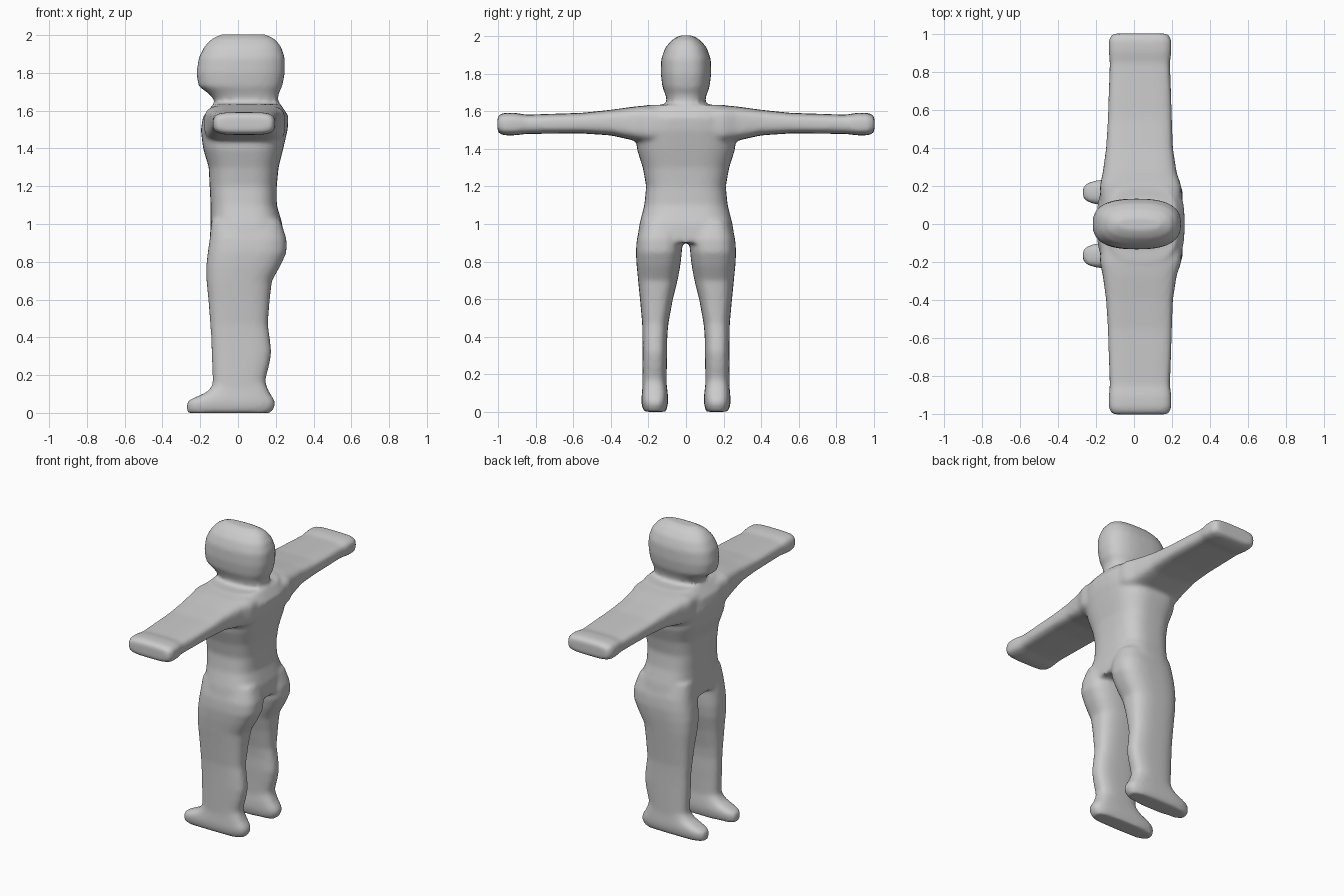
import bpy, bmesh, math
from mathutils import Vector

SIDES = 40
bm = bmesh.new()


def loft(sections, axis, power, side=1):
    """Closed skin through superellipse sections (pos, x0, x1, c0, c1) stacked along z or y."""
    rings = []
    for pos, x0, x1, c0, c1 in sections:
        ring = []
        for i in range(SIDES):
            a = 2 * math.pi * i / SIDES
            u, v = math.cos(a), math.sin(a)
            u = math.copysign(abs(u) ** (2 / power), u)
            v = math.copysign(abs(v) ** (2 / power), v)
            x = (x0 + x1) / 2 + u * (x1 - x0) / 2
            c = (c0 + c1) / 2 + v * (c1 - c0) / 2
            co = (x, side * c, pos) if axis == "z" else (x, side * pos, c)
            ring.append(bm.verts.new(Vector(co)))
        rings.append(ring)
    faces = [bm.faces.new(rings[0]), bm.faces.new(rings[-1])]
    for r, s in zip(rings, rings[1:]):
        for i in range(SIDES):
            j = (i + 1) % SIDES
            faces.append(bm.faces.new((r[i], r[j], s[j], s[i])))
    bmesh.ops.recalc_face_normals(bm, faces=faces)


def centred(rows):
    return [(z, x0, x1, -h, h) for z, x0, x1, h in rows]


# Torso
loft(centred([
    (0.90, -0.15, 0.24, 0.262), (1.00, -0.145, 0.235, 0.248), (1.10, -0.145, 0.205, 0.222),
    (1.20, -0.15, 0.205, 0.212), (1.30, -0.155, 0.215, 0.23), (1.40, -0.185, 0.24, 0.262),
    (1.50, -0.197, 0.263, 0.265), (1.57, -0.185, 0.268, 0.25), (1.635, -0.13, 0.225, 0.20)]), "z", 3)

# Neck and head
loft(centred([
    (1.55, -0.12, 0.22, 0.11), (1.65, -0.12, 0.21, 0.10), (1.69, -0.155, 0.215, 0.11),
    (1.73, -0.21, 0.235, 0.126), (1.80, -0.22, 0.248, 0.134), (1.88, -0.208, 0.248, 0.132),
    (1.94, -0.178, 0.228, 0.11), (1.98, -0.14, 0.195, 0.075), (2.004, -0.09, 0.145, 0.035)]), "z", 2.6)

for side in (-1, 1):
    # Arm with a slightly thicker hand
    loft([
        (0.05, -0.17, 0.25, 1.43, 1.63), (0.20, -0.18, 0.25, 1.43, 1.632),
        (0.27, -0.165, 0.225, 1.443, 1.626), (0.40, -0.147, 0.205, 1.472, 1.608),
        (0.55, -0.138, 0.20, 1.482, 1.592), (0.85, -0.128, 0.19, 1.48, 1.582),
        (0.91, -0.133, 0.197, 1.472, 1.592), (0.97, -0.133, 0.197, 1.472, 1.592),
        (1.004, -0.115, 0.18, 1.487, 1.577)], "y", 4, side)
    # Leg with hip and calf
    loft([
        (1.02, -0.14, 0.225, 0.03, 0.235), (0.92, -0.15, 0.257, 0.02, 0.262),
        (0.85, -0.16, 0.257, 0.022, 0.267), (0.78, -0.168, 0.225, 0.03, 0.263),
        (0.70, -0.167, 0.18, 0.045, 0.255), (0.60, -0.157, 0.168, 0.07, 0.245),
        (0.47, -0.147, 0.158, 0.094, 0.233), (0.40, -0.142, 0.168, 0.10, 0.232),
        (0.32, -0.14, 0.177, 0.10, 0.232), (0.25, -0.137, 0.165, 0.102, 0.232),
        (0.18, -0.134, 0.146, 0.103, 0.232), (0.08, -0.134, 0.15, 0.103, 0.232)], "z", 2.8, side)
    # Foot, toe towards -x
    loft([
        (0.15, -0.13, 0.148, 0.105, 0.23), (0.11, -0.165, 0.165, 0.098, 0.234),
        (0.065, -0.265, 0.195, 0.095, 0.238), (0.035, -0.273, 0.195, 0.097, 0.236),
        (0.00, -0.268, 0.175, 0.107, 0.225)], "z", 3.2, side)

mesh = bpy.data.meshes.new("figure_body")
bm.to_mesh(mesh)
bm.free()
body = bpy.data.objects.new("figure_body", mesh)
bpy.context.collection.objects.link(body)

grey = bpy.data.materials.new("plain_grey")
grey.diffuse_color = (0.6, 0.6, 0.6, 1)
mesh.materials.append(grey)

# Fuse the limbs into one skin and soften the joins
remesh = body.modifiers.new("fuse", "REMESH")
remesh.mode = "VOXEL"
remesh.voxel_size = 0.012
remesh.use_smooth_shade = True
soften = body.modifiers.new("soften", "SMOOTH")
soften.factor = 0.5
soften.iterations = 10
